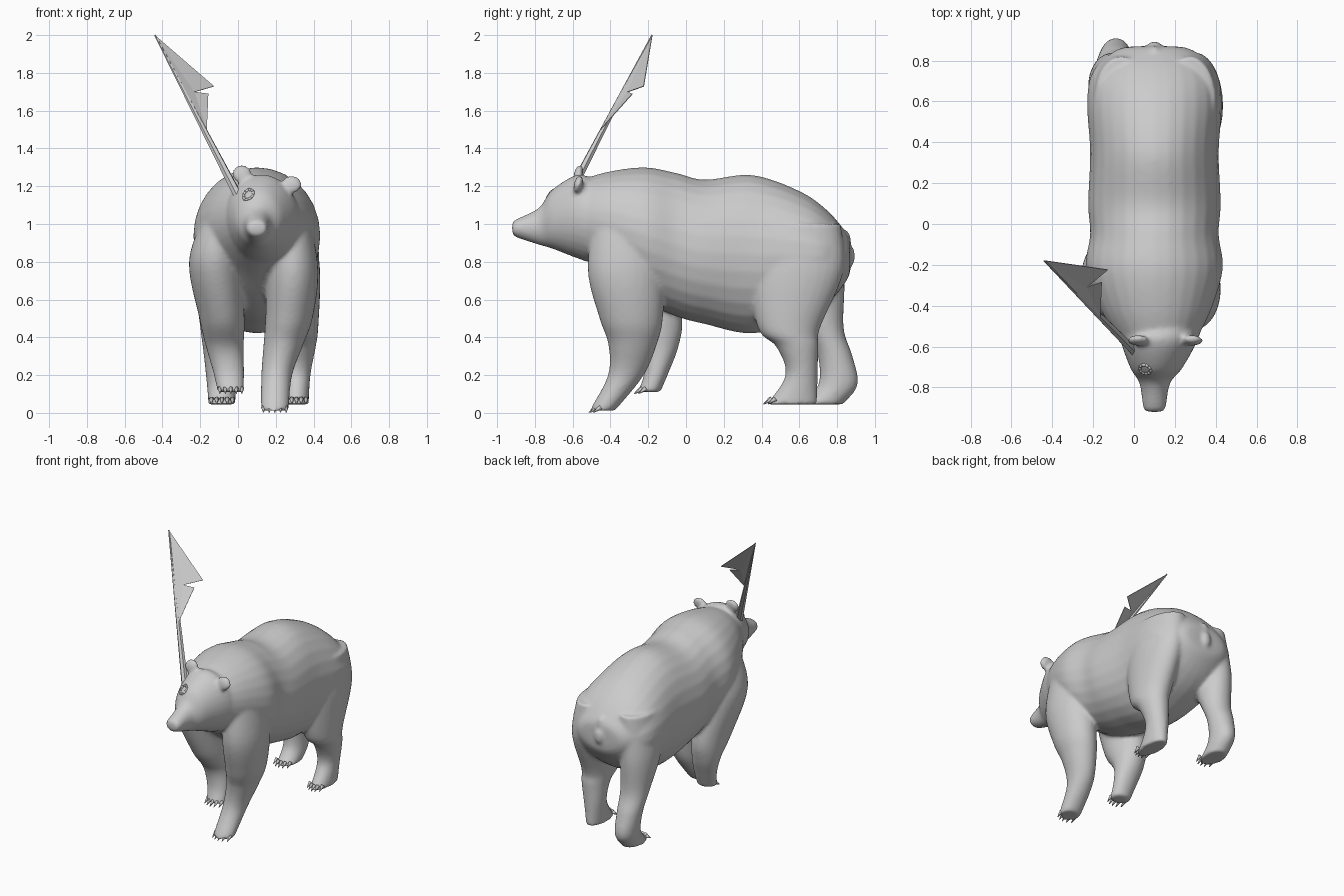
import bpy, bmesh, math
from mathutils import Vector, Matrix

if "Cube" in bpy.data.objects:
    bpy.data.objects.remove(bpy.data.objects["Cube"])


def loft(bm, rows, axis, sides=28, steps=6):
    """Closed tube of ellipses. Row: station along axis, centre x, other centre, x radius, other radius."""
    pts = [Vector(r) for r in rows]
    pts = [pts[0]] + pts + [pts[-1]]
    fine = []
    for i in range(1, len(pts) - 2):
        a, b, c, d = pts[i - 1:i + 3]
        for s in range(steps):
            t = s / steps
            fine.append(0.5 * (2 * b + (c - a) * t + (2 * a - 5 * b + 4 * c - d) * t * t
                               + (3 * b - a - 3 * c + d) * t ** 3))
    fine.append(pts[-1])
    rings = []
    for st, cx, co, rx, ro in fine:
        ring = []
        for k in range(sides):
            a = 2 * math.pi * k / sides
            x, o = cx + rx * math.cos(a), co + ro * math.sin(a)
            ring.append(bm.verts.new((x, st, o) if axis == 'y' else (x, o, st)))
        rings.append(ring)
    for r, q in zip(rings, rings[1:]):
        for k in range(sides):
            j = (k + 1) % sides
            bm.faces.new((r[k], r[j], q[j], q[k]))
    bm.faces.new(rings[0])
    bm.faces.new(rings[-1])


def blob(bm, loc, radii, tilt=0, roll=0):
    m = (Matrix.Translation(loc) @ Matrix.Rotation(math.radians(tilt), 4, 'X')
         @ Matrix.Rotation(math.radians(roll), 4, 'Y'))
    bmesh.ops.create_uvsphere(bm, u_segments=20, v_segments=14, radius=1,
                              matrix=m @ Matrix.Diagonal((*radii, 1)))


def rod(bm, a, b, ra, rb, sides=8):
    a, b = Vector(a), Vector(b)
    m = Matrix.Translation((a + b) / 2) @ (b - a).to_track_quat('Z', 'Y').to_matrix().to_4x4()
    bmesh.ops.create_cone(bm, cap_ends=True, segments=sides, radius1=ra, radius2=rb,
                          depth=(b - a).length, matrix=m)


def finish(bm, name, smooth=True):
    bmesh.ops.recalc_face_normals(bm, faces=bm.faces)
    me = bpy.data.meshes.new(name)
    bm.to_mesh(me)
    bm.free()
    for p in me.polygons:
        p.use_smooth = smooth
    ob = bpy.data.objects.new(name, me)
    bpy.context.collection.objects.link(ob)
    return ob


def trunk(bm, cx, rows):
    """Row: y, top, bottom, half width"""
    loft(bm, [(y, cx(y), (t + b) / 2, w, (t - b) / 2) for y, t, b, w in rows], 'y')


# Bear skin: torso, head, legs, ears and tail fused by a voxel remesh
bm = bmesh.new()
trunk(bm, lambda y: .10 + max(0, -.3 - y) * .06,
      [(-.60, 1.22, .85, .17), (-.42, 1.275, .74, .27), (-.22, 1.30, .59, .335),
       (-.05, 1.27, .51, .315), (.10, 1.235, .47, .325), (.35, 1.26, .42, .315),
       (.60, 1.175, .49, .33), (.75, 1.07, .58, .30), (.85, .95, .70, .19), (.87, .90, .76, .10)])
# head, leaning slightly aside towards the neck
trunk(bm, lambda y: .10 + .03 * min(1, max(0, (y + .8) / .3)),
      [(-.92, 1.005, .955, .035), (-.90, 1.025, .93, .055), (-.78, 1.085, .89, .075),
       (-.71, 1.18, .87, .125), (-.58, 1.26, .82, .185), (-.50, 1.24, .80, .195),
       (-.42, 1.18, .85, .15)])
# planted front leg
loft(bm, [(1.05, .28, -.32, .10, .17), (.75, .29, -.32, .135, .20), (.50, .27, -.29, .125, .168),
          (.36, .24, -.283, .105, .128), (.20, .205, -.318, .082, .095),
          (.03, .195, -.43, .074, .07), (.012, .195, -.44, .065, .06)], 'z')
# lifted front leg
loft(bm, [(1.05, -.07, -.28, .11, .18), (.80, -.12, -.27, .14, .20), (.50, -.085, -.185, .12, .165),
          (.35, -.07, -.14, .10, .10), (.22, -.05, -.155, .083, .066),
          (.11, -.038, -.195, .07, .06)], 'z')
# forward hind leg
loft(bm, [(1.0, .27, .60, .13, .22), (.75, .305, .585, .13, .25), (.45, .315, .545, .11, .165),
          (.35, .32, .59, .092, .112), (.20, .312, .612, .072, .085),
          (.045, .31, .56, .064, .135)], 'z')
# trailing hind leg
loft(bm, [(1.0, -.06, .62, .13, .20), (.70, -.10, .67, .125, .17), (.45, -.10, .735, .10, .10),
          (.30, -.095, .79, .086, .092), (.15, -.088, .805, .077, .105),
          (.045, -.085, .72, .072, .11)], 'z')
# ears, tail, nose pad
blob(bm, (.02, -.57, 1.265), (.054, .024, .05), -15, -12)
blob(bm, (.285, -.57, 1.21), (.054, .024, .05), -15, 12)
blob(bm, (.10, .865, .83), (.038, .03, .06))
blob(bm, (.10, .84, .91), (.033, .035, .06))
blob(bm, (.10, -.895, .99), (.042, .028, .025))
skin = finish(bm, "bear_skin")
rm = skin.modifiers.new("fuse", 'REMESH')
rm.mode = 'VOXEL'
rm.voxel_size = .012
rm.use_smooth_shade = True
sm = skin.modifiers.new("soften", 'SMOOTH')
sm.factor = .5
sm.iterations = 8

# Claws: five per paw (centre x, front y, height, half spread)
bm = bmesh.new()
for cx, y, z, w in [(.195, -.475, .03, .06), (-.038, -.235, .13, .058),
                    (.31, .45, .075, .05), (-.085, .63, .075, .056)]:
    for i in range(-2, 3):
        x, back = cx + w * i / 2, .006 * i * i
        rod(bm, (x, y + back, z), (x, y - .04 + back, z - .028), .013, .002)
finish(bm, "claws")

# Eyes
bm = bmesh.new()
for x, z in [(.058, 1.09), (.168, 1.075)]:
    blob(bm, (x, -.735, z), (.013, .013, .013))
finish(bm, "eyes")

# Ragged ring on the brow
bm = bmesh.new()
mid, n = Vector((.055, -.712, 1.155)), 10
turn = Vector((-.35, -.7, .6)).to_track_quat('Z', 'Y')
ring = []
for i in range(n):
    a = 2 * math.pi * i / n
    ring.append(mid + turn @ Vector((math.cos(a) * .028, math.sin(a) * (.032 + .004 * (i % 2)), 0)))
for i in range(n):
    rod(bm, ring[i], ring[(i + 1) % n], .008, .008, 6)
finish(bm, "brow_wound")

# Tapered pole
tip = Vector((-.44, -.18, 2.0))
bm = bmesh.new()
rod(bm, (0, -.62, 1.15), tip, .024, .004, 6)
finish(bm, "flag_pole", False)

# Notched pennant
bm = bmesh.new()
p = [bm.verts.new(c) for c in [tip, (-.127, -.225, 1.73), (-.23, -.31, 1.70),
                               (-.157, -.285, 1.69), (-.165, -.455, 1.50)]]
for f in [(0, 1, 2), (0, 2, 4), (2, 3, 4)]:
    bm.faces.new([p[i] for i in f])
flag = finish(bm, "pennant", False)
flag.modifiers.new("thickness", 'SOLIDIFY').thickness = .004
